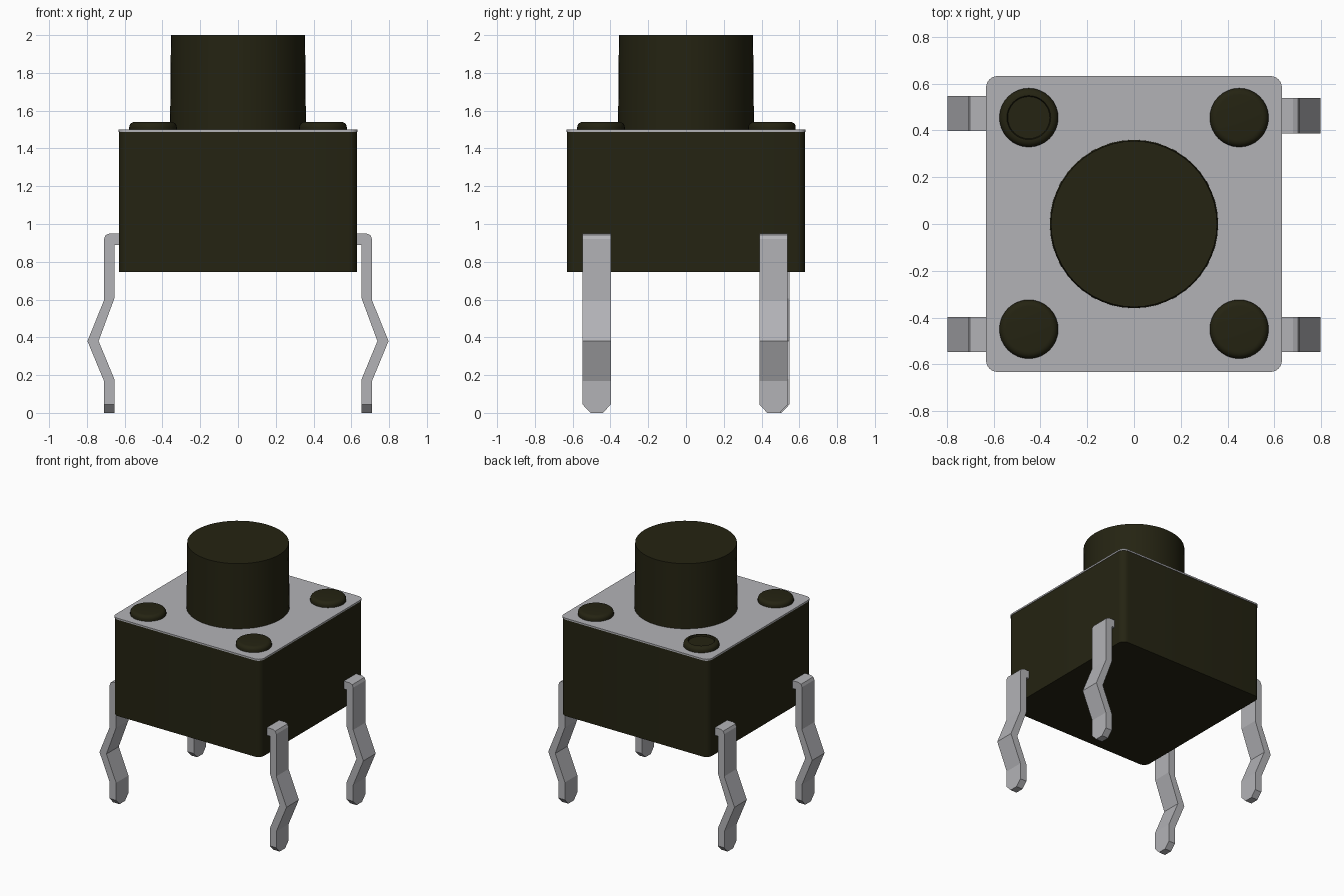
import bpy, bmesh, math

cube = bpy.data.objects.get("Cube")
if cube:
    bpy.data.objects.remove(cube, do_unlink=True)


def material(name, rgb, metallic=0.0):
    m = bpy.data.materials.new(name)
    m.use_nodes = True
    m.diffuse_color = (*rgb, 1)
    m.node_tree.nodes["Principled BSDF"].inputs["Base Color"].default_value = (*rgb, 1)
    return m


BLACK = material("dark plastic", (0.018, 0.017, 0.006))
METAL = material("grey metal", (0.45, 0.45, 0.47))


def finish(bm, name, mat, smooth=True):
    bmesh.ops.recalc_face_normals(bm, faces=bm.faces)
    me = bpy.data.meshes.new(name)
    bm.to_mesh(me)
    bm.free()
    ob = bpy.data.objects.new(name, me)
    bpy.context.collection.objects.link(ob)
    me.materials.append(mat)
    if smooth:
        bpy.ops.object.select_all(action='DESELECT')
        ob.select_set(True)
        bpy.context.view_layer.objects.active = ob
        bpy.ops.object.shade_smooth_by_angle(angle=math.radians(35))
    return ob


def loft(name, rings, mat, smooth=True):
    """Join rings of points into a closed, capped skin."""
    bm = bmesh.new()
    loops = [[bm.verts.new(p) for p in ring] for ring in rings]
    n = len(loops[0])
    for a, b in zip(loops, loops[1:]):
        for i in range(n):
            j = (i + 1) % n
            bm.faces.new((a[i], a[j], b[j], b[i]))
    bm.faces.new(loops[0])
    bm.faces.new(loops[-1])
    return finish(bm, name, mat, smooth)


def circle(r, z, cx=0, cy=0, n=48):
    return [(cx + r * math.cos(2 * math.pi * i / n),
             cy + r * math.sin(2 * math.pi * i / n), z) for i in range(n)]


def rounded_square(h, r, z, steps=6):
    pts = []
    for k, (sx, sy) in enumerate(((1, 1), (-1, 1), (-1, -1), (1, -1))):
        for i in range(steps + 1):
            a = math.pi / 2 * (k + i / steps)
            pts.append((sx * (h - r) + r * math.cos(a), sy * (h - r) + r * math.sin(a), z))
    return pts


# Housing and thin cover plate
loft("housing", [rounded_square(0.63, 0.05, z) for z in (0.745, 1.488)], BLACK)
loft("cover_plate", [rounded_square(0.633, 0.05, z) for z in (1.488, 1.5)], METAL)

# Push button with a very slight taper
loft("button", [circle(0.36, 1.49), circle(0.355, 2.0)], BLACK)

# Corner rivets with rounded rims; the back one at -x has a shallow dimple
for name, cx, cy in (("rivet_front_left", 0.45, -0.45), ("rivet_front_right", -0.45, -0.45),
                     ("rivet_back_left", 0.45, 0.455), ("rivet_back_right", -0.45, 0.455)):
    profile = [(0.126, 1.49), (0.126, 1.512)]
    for i in range(1, 6):
        a = math.pi / 2 * i / 5
        profile.append((0.098 + 0.028 * math.cos(a), 1.512 + 0.028 * math.sin(a)))
    if name == "rivet_back_right":
        profile += [(0.094, 1.54), (0.09, 1.528)]
    loft(name, [circle(r, z, cx, cy, 32) for r, z in profile], BLACK)

# Bent legs: outer x, outer z, inner x, inner z, half width
SECTIONS = [(0.58, 0.95, 0.58, 0.89, 0.075),
            (0.68, 0.95, 0.655, 0.89, 0.075),
            (0.701, 0.941, 0.655, 0.888, 0.075),
            (0.71, 0.92, 0.655, 0.886, 0.075),
            (0.71, 0.595, 0.655, 0.605, 0.075),
            (0.797, 0.38, 0.738, 0.38, 0.075),
            (0.71, 0.17, 0.655, 0.18, 0.075),
            (0.71, 0.045, 0.655, 0.045, 0.075),
            (0.71, 0.0, 0.655, 0.0, 0.033)]
for name, side, cy in (("leg_front_left", 1, -0.473), ("leg_front_right", -1, -0.473),
                       ("leg_back_left", 1, 0.463), ("leg_back_right", -1, 0.473)):
    rings = [[(side * xo, cy - w, zo), (side * xo, cy + w, zo),
              (side * xi, cy + w, zi), (side * xi, cy - w, zi)]
             for xo, zo, xi, zi, w in SECTIONS]
    loft(name, rings, METAL, smooth=False)
